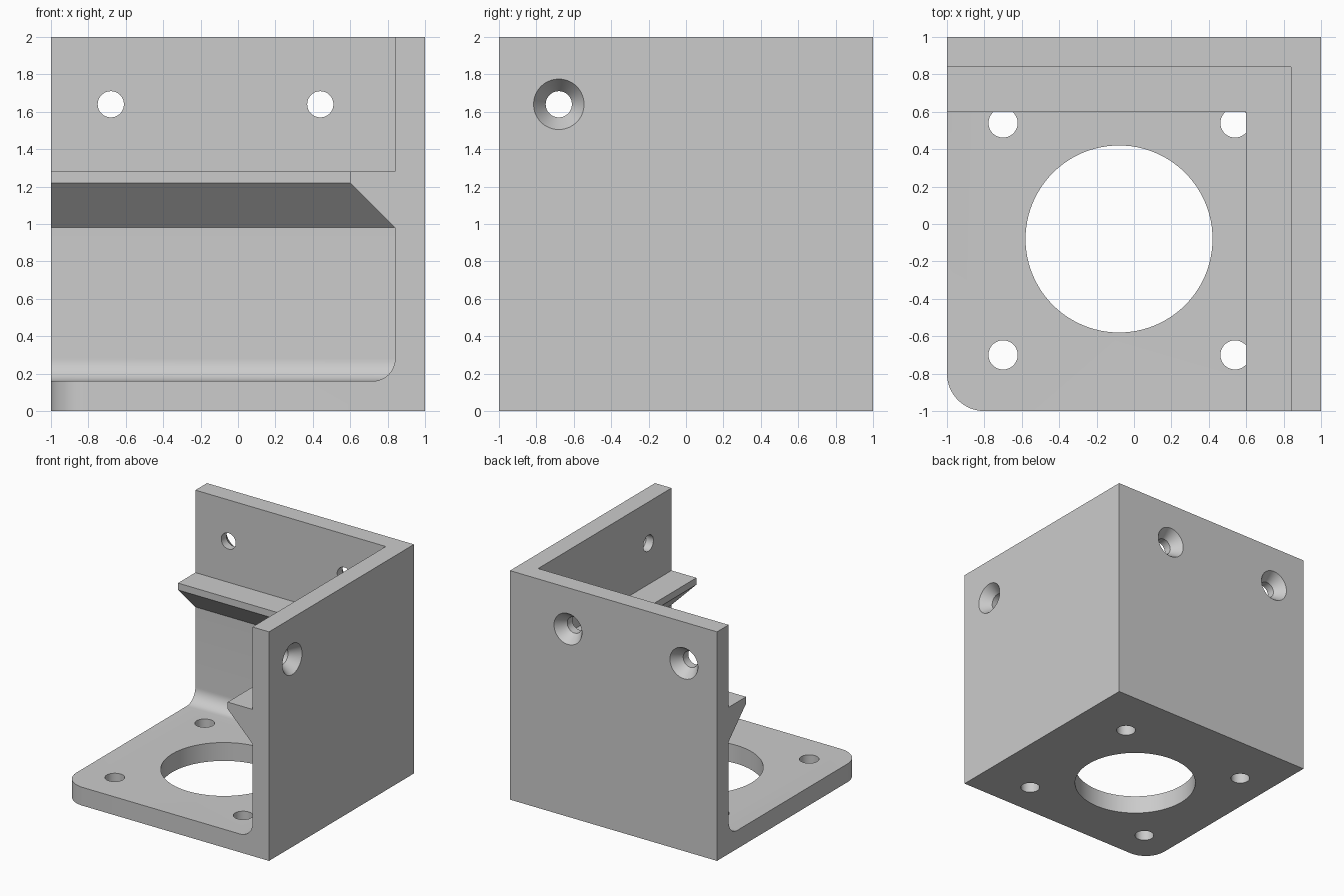
import bpy, bmesh, math
from mathutils import Matrix, Vector

cube = bpy.data.objects.get("Cube")
if cube:
    bpy.data.objects.remove(cube, do_unlink=True)

WALL, FLOOR, FILLET, CORNER = 0.16, 0.16, 0.12, 0.2

grey = bpy.data.materials.new("light grey")
grey.use_nodes = True
grey.diffuse_color = (0.6, 0.6, 0.6, 1)
grey.node_tree.nodes["Principled BSDF"].inputs["Base Color"].default_value = (0.6, 0.6, 0.6, 1)


def loft(name, rings):
    """Solid skinned through a list of closed rings of equal length."""
    bm = bmesh.new()
    loops = [[bm.verts.new(p) for p in ring] for ring in rings]
    n = len(loops[0])
    for a, b in zip(loops, loops[1:]):
        for i in range(n):
            j = (i + 1) % n
            bm.faces.new((a[i], a[j], b[j], b[i]))
    bm.faces.new(loops[0][::-1])
    bm.faces.new(loops[-1])
    bmesh.ops.recalc_face_normals(bm, faces=bm.faces)
    mesh = bpy.data.meshes.new(name)
    bm.to_mesh(mesh)
    bm.free()
    mesh.materials.append(grey)
    obj = bpy.data.objects.new(name, mesh)
    bpy.context.collection.objects.link(obj)
    return obj


def round_cutter(name, profile, centre, axis, steps=64):
    """Turned cutter: profile holds (radius, distance along axis)."""
    turn = Vector((0, 0, 1)).rotation_difference(Vector(axis)).to_matrix().to_4x4()
    place = Matrix.Translation(centre) @ turn
    angles = [2 * math.pi * i / steps for i in range(steps)]
    return loft(name, [[place @ Vector((r * math.cos(a), r * math.sin(a), h)) for a in angles]
                       for r, h in profile])


# Block with one rounded upright corner
outline = [(1, -1), (1, 1), (-1, 1)]
for i in range(17):
    a = math.pi + i / 16 * math.pi / 2
    outline.append((CORNER - 1 + CORNER * math.cos(a), CORNER - 1 + CORNER * math.sin(a)))
bracket = loft("corner_bracket", [[(x, y, z) for x, y in outline] for z in (0, 2)])

# Cavity that leaves floor, fillet, two walls and the bevelled ledge
inner = 1 - WALL
profile = []
for i in range(13):
    a = i / 12 * math.pi / 2
    profile.append((inner - FILLET + FILLET * math.sin(a), FLOOR + FILLET - FILLET * math.cos(a)))
profile += [(inner, 0.98), (0.6, 1.22), (0.6, 1.28), (inner, 1.28), (inner, 2.2)]
cutters = [loft("cavity_cutter", [[(-1.2, -1.2, z), (c, -1.2, z), (c, c, z), (-1.2, c, z)]
                                  for c, z in profile])]

# Floor opening and its four mounting holes
cutters.append(round_cutter("opening_cutter", [(0.5, -0.1), (0.5, 0.4)],
                            (-0.08, -0.08, 0), (0, 0, 1), 96))
for x in (-0.7, 0.54):
    for y in (-0.7, 0.54):
        cutters.append(round_cutter("floor_hole_cutter", [(0.078, -0.1), (0.078, 0.4)],
                                    (x, y, 0), (0, 0, 1)))

# Countersunk wall holes, drilled inward from the outer faces
sink = [(0.135, -0.1), (0.135, 0), (0.07, 0.09), (0.07, 0.3)]
for centre, axis in (((-0.68, 1, 1.64), (0, -1, 0)),
                     ((0.44, 1, 1.64), (0, -1, 0)),
                     ((1, -0.68, 1.64), (-1, 0, 0))):
    cutters.append(round_cutter("wall_hole_cutter", sink, centre, axis))

bpy.ops.object.select_all(action='DESELECT')
bpy.context.view_layer.objects.active = bracket
bracket.select_set(True)
for cutter in cutters:
    cutter.hide_render = True
    mod = bracket.modifiers.new("cut", 'BOOLEAN')
    mod.operation = 'DIFFERENCE'
    mod.solver = 'EXACT'
    mod.object = cutter
    bpy.ops.object.modifier_apply(modifier=mod.name)
    bpy.data.objects.remove(cutter, do_unlink=True)

bpy.ops.object.shade_smooth_by_angle(angle=math.radians(25))
